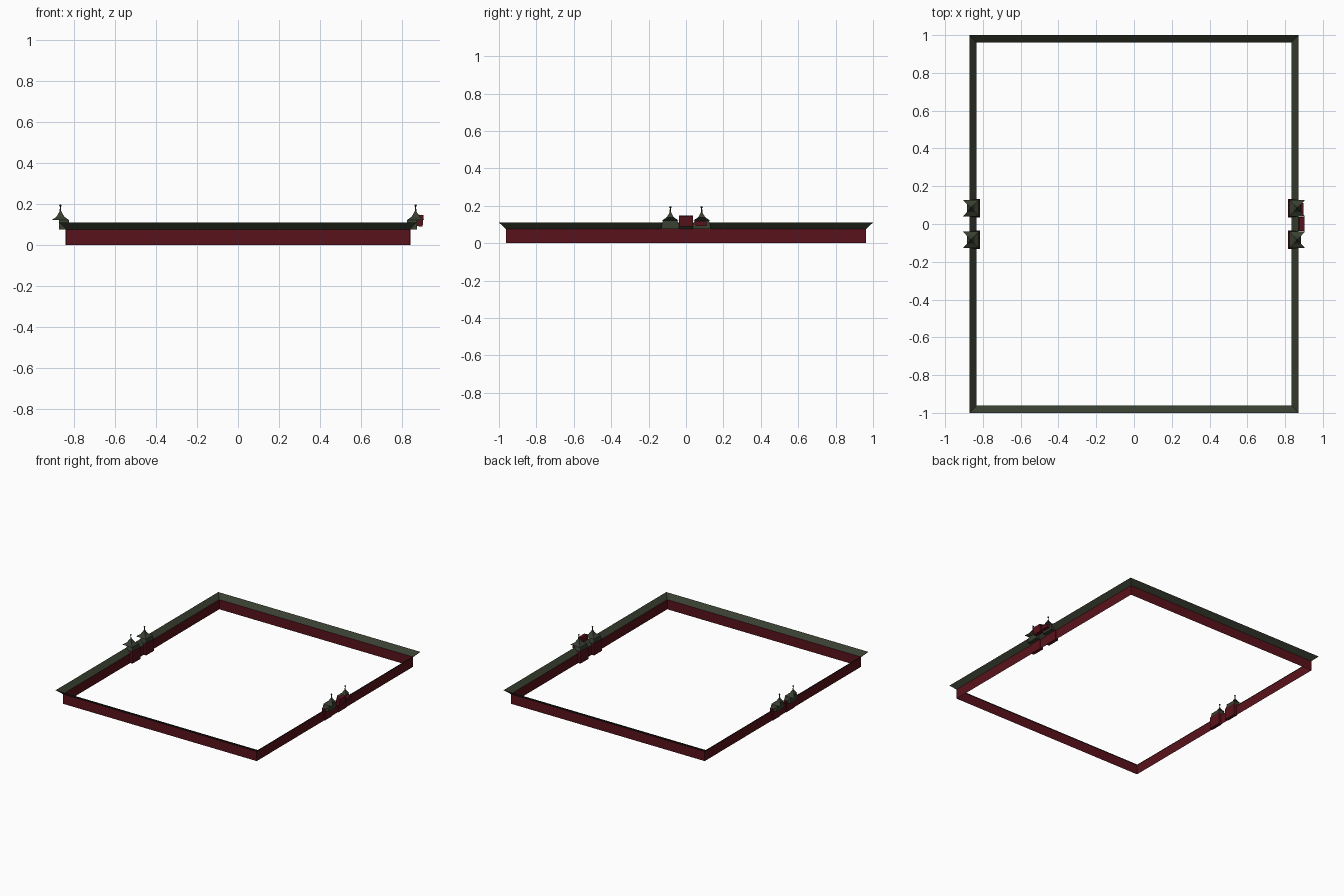
import bpy, bmesh
from mathutils import Matrix

if "Cube" in bpy.data.objects:
    bpy.data.objects.remove(bpy.data.objects["Cube"])


def material(name, rgb):
    m = bpy.data.materials.new(name)
    m.diffuse_color = (*rgb, 1)
    m.use_nodes = True
    m.node_tree.nodes["Principled BSDF"].inputs["Base Color"].default_value = m.diffuse_color
    return m


RED = material("red_plaster", (0.10, 0.006, 0.011))
GREEN = material("green_tile", (0.04, 0.05, 0.03))


def finish(name, bm, mat):
    me = bpy.data.meshes.new(name)
    bm.to_mesh(me)
    bm.free()
    ob = bpy.data.objects.new(name, me)
    bpy.context.collection.objects.link(ob)
    me.materials.append(mat)
    return ob


def rings(name, levels, mat, centre=(0, 0), skip=None, cap=False):
    """Stack rectangular rings (half x, half y, z) and bridge them into sheets.
    skip = side of the first band to leave open (1 = +x, 3 = -x)."""
    bm = bmesh.new()
    loops = [[bm.verts.new((centre[0] + sx * hx, centre[1] + sy * hy, z))
              for sx, sy in ((-1, -1), (1, -1), (1, 1), (-1, 1))]
             for hx, hy, z in levels]
    for k, (a, b) in enumerate(zip(loops, loops[1:])):
        for i in range(4):
            if k == 0 and i == skip:
                continue
            j = (i + 1) % 4
            bm.faces.new((a[i], a[j], b[j], b[i]))
    if cap:
        bm.faces.new(loops[0][::-1])
        bm.faces.new(loops[-1])
    return finish(name, bm, mat)


def box(name, x, y, z, mat):
    x = sorted(x)
    return rings(name, [((x[1] - x[0]) / 2, (y[1] - y[0]) / 2, h) for h in z], mat,
                 ((x[0] + x[1]) / 2, (y[0] + y[1]) / 2), cap=True)


# Enclosing wall and the tiled coping that flares outward
rings("wall", [(0.835, 0.962, 0), (0.835, 0.962, 0.075)], RED)
rings("wall_coping", [(0.835, 0.962, 0.075), (0.87, 1.0, 0.11)], GREEN)

# Two gate towers on each long side
for sx, side in ((-1, "left"), (1, "right")):
    for sy, end in ((-1, "front"), (1, "back")):
        tag = f"{side}_{end}"
        cy = sy * 0.084
        c = (sx * 0.864, cy)
        box("gate_pillar_" + tag, (sx * 0.815, sx * 0.84), (cy - 0.049, cy + 0.049), (0, 0.09), RED)
        # tiled block and its tapered top
        rings("tower_base_" + tag,
              [(0.026, 0.047, 0.075), (0.026, 0.047, 0.093), (0.024, 0.038, 0.122)],
              GREEN, (sx * 0.846, cy), cap=True)
        # swept cap, open at the outer eave
        rings("tower_cap_" + tag,
              [(0.042, 0.044, 0.122), (0.02, 0.02, 0.137), (0.009, 0.009, 0.155), (0.004, 0.004, 0.165)],
              GREEN, c, skip=1 if sx > 0 else 3)
        # finial
        bm = bmesh.new()
        bmesh.ops.create_cone(bm, cap_ends=True, segments=8, radius1=0.004, radius2=0.002, depth=0.03,
                              matrix=Matrix.Translation((*c, 0.178)))
        bmesh.ops.create_uvsphere(bm, u_segments=8, v_segments=6, radius=0.006,
                                  matrix=Matrix.Translation((*c, 0.192)))
        finish("finial_" + tag, bm, GREEN)

# Red panels hung on the outer face of the right gate
panel = box("gate_panel", (-0.015, 0.015), (-0.038, 0.038), (-0.028, 0.028), RED)
panel.location = (0.886, 0, 0.119)
panel.rotation_euler = (0, 0.1, 0)
box("small_panel", (0.87, 0.898), (0.05, 0.11), (0.093, 0.118), RED)
